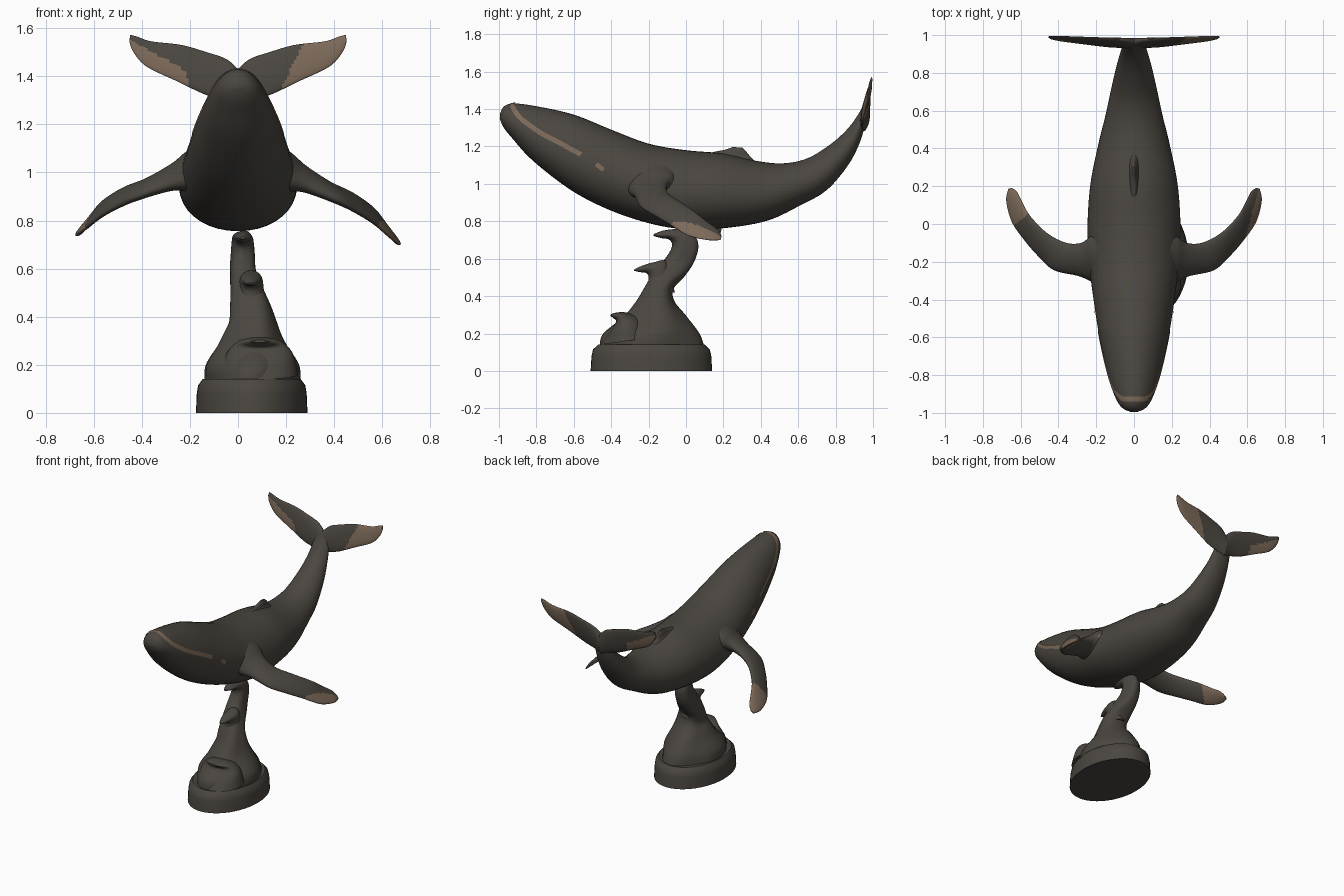
import bpy
import bmesh
import math
from mathutils import Vector
from mathutils.bvhtree import BVHTree

default_cube = bpy.data.objects.get("Cube")
if default_cube:
    bpy.data.objects.remove(default_cube, do_unlink=True)


def make_material(name, color):
    material = bpy.data.materials.new(name)
    material.use_nodes = True
    material.diffuse_color = color
    material.node_tree.nodes["Principled BSDF"].inputs["Base Color"].default_value = color
    return material


DARK = make_material("dark bronze", (0.07, 0.061, 0.051, 1))
TAN = make_material("pale tan", (0.2, 0.142, 0.098, 1))


def finish(name, bm, materials, smooth_angle=40):
    mesh = bpy.data.meshes.new(name)
    bm.to_mesh(mesh)
    bm.free()
    for material in materials:
        mesh.materials.append(material)
    part = bpy.data.objects.new(name, mesh)
    bpy.context.collection.objects.link(part)
    bpy.ops.object.select_all(action="DESELECT")
    part.select_set(True)
    bpy.context.view_layer.objects.active = part
    bpy.ops.object.shade_smooth_by_angle(angle=math.radians(smooth_angle))
    return part


def blend(a, b, c, d, t):
    """Catmull-Rom step between b and c."""
    return (b * 2 + (c - a) * t + (a * 2 - b * 5 + c * 4 - d) * t ** 2
            + (b * 3 - a - c * 3 + d) * t ** 3) * 0.5


def resample(stations, steps):
    result = []
    last = len(stations) - 1
    for i in range(last):
        four = [stations[max(0, min(last, i + k))] for k in (-1, 0, 1, 2)]
        for j in range(steps):
            result.append([blend(*values, j / steps) for values in zip(*four)])
    return result + [list(stations[-1])]


def loft(name, stations, steps=6, sides=32, egg=0.0, ripple=0.0, rule=None):
    """Skin oval sections, each given by two edge points and a half thickness."""
    rows = resample(stations, steps)
    centers = [(a + b) / 2 for a, b, w in rows]
    bm = bmesh.new()
    rings = []
    for i, (a, b, w) in enumerate(rows):
        span = centers[min(i + 1, len(rows) - 1)] - centers[max(i - 1, 0)]
        half = (a - b) / 2
        axis = half.cross(span).normalized()
        ring = []
        for k in range(sides):
            angle = math.tau * k / sides
            c, s = math.cos(angle), math.sin(angle)
            swell = 1 + ripple * math.sin(4 * angle + 9 * centers[i].z)
            ring.append(bm.verts.new(centers[i] + (half * c + axis * w * s * (1 - egg * c)) * swell))
        rings.append(ring)
    for low, high in zip(rings, rings[1:]):
        for k in range(sides):
            n = (k + 1) % sides
            bm.faces.new((low[k], low[n], high[n], high[k]))
    bm.faces.new(rings[0])
    bm.faces.new(rings[-1])
    bmesh.ops.recalc_face_normals(bm, faces=bm.faces)
    bm.normal_update()
    if rule:
        for face in bm.faces:
            face.material_index = int(rule(face.calc_center_median(), face.normal))
    return finish(name, bm, [DARK, TAN] if rule else [DARK])


def upright(rows, x=0.0):
    """Turn (y, z, y, z, half width) rows into stations in the plane at x."""
    return [(Vector((x, r[0], r[1])), Vector((x, r[2], r[3])), r[4]) for r in rows]


def paired(rows, side, lift=0.0):
    """Turn two edge points and a thickness into stations on one side."""
    def place(p):
        return Vector((side * p[0], p[1], p[2] + lift * max(0, p[0] - 0.2)))
    return [(place(a), place(b), w) for a, b, w in rows]


# Whale body, nose to tail: top edge, bottom edge, half width
body = loft("whale_body", upright([
    (-0.993, 1.38, -0.996, 1.35, 0.018),
    (-0.972, 1.415, -0.977, 1.305, 0.06),
    (-0.92, 1.43, -0.93, 1.245, 0.095),
    (-0.8, 1.415, -0.82, 1.125, 0.135),
    (-0.6, 1.37, -0.62, 0.97, 0.18),
    (-0.4, 1.29, -0.42, 0.865, 0.212),
    (-0.2, 1.215, -0.2, 0.79, 0.238),
    (0, 1.18, 0, 0.757, 0.245),
    (0.2, 1.162, 0.22, 0.765, 0.23),
    (0.38, 1.122, 0.44, 0.805, 0.19),
    (0.52, 1.11, 0.62, 0.89, 0.15),
    (0.65, 1.137, 0.75, 0.965, 0.122),
    (0.77, 1.21, 0.86, 1.09, 0.096),
    (0.86, 1.29, 0.925, 1.21, 0.075),
    (0.92, 1.37, 0.957, 1.32, 0.06),
    (0.95, 1.43, 0.967, 1.41, 0.035)]), sides=40, egg=0.1)

# Dorsal fin
loft("dorsal_fin", upright([
    (0.04, 1.12, 0.38, 1.11, 0.05),
    (0.13, 1.165, 0.345, 1.145, 0.022),
    (0.21, 1.183, 0.32, 1.175, 0.014),
    (0.25, 1.197, 0.3, 1.194, 0.006)]))

# Flippers: leading edge, trailing edge, half thickness
FLIPPER = [
    ((0.14, -0.34, 1.0), (0.14, -0.04, 1.06), 0.09),
    ((0.21, -0.31, 0.96), (0.22, -0.06, 1.03), 0.07),
    ((0.29, -0.275, 0.935), (0.28, -0.1, 1.0), 0.045),
    ((0.42, -0.245, 0.88), (0.36, -0.1, 0.955), 0.032),
    ((0.5, -0.175, 0.835), (0.46, -0.05, 0.915), 0.026),
    ((0.575, -0.09, 0.785), (0.55, 0.04, 0.855), 0.021),
    ((0.645, 0.01, 0.725), (0.59, 0.11, 0.8), 0.016),
    ((0.675, 0.12, 0.7), (0.62, 0.17, 0.755), 0.012),
    ((0.665, 0.185, 0.7), (0.645, 0.19, 0.72), 0.005)]


def left_flipper_tan(p, n):
    underside = n.z < 0 and p.y > -0.08
    return p.x - 0.27 * (p.y + 0.07) > 0.59 or underside


def right_flipper_tan(p, n):
    return p.y > 0.8 * (p.x + 0.645) - 0.015


loft("left_flipper", paired(FLIPPER, 1), 10, 36, rule=left_flipper_tan)
loft("right_flipper", paired(FLIPPER, -1, 0.08), 10, 36, rule=right_flipper_tan)

# Tail flukes: lower edge, upper edge, half thickness
FLUKE = [
    ((0, 0.945, 1.28), (0, 0.965, 1.43), 0.028),
    ((0.06, 0.942, 1.3), (0.05, 0.975, 1.472), 0.022),
    ((0.14, 0.943, 1.325), (0.13, 0.98, 1.5), 0.018),
    ((0.256, 0.955, 1.38), (0.235, 0.985, 1.53), 0.014),
    ((0.38, 0.97, 1.44), (0.36, 0.99, 1.545), 0.011),
    ((0.435, 0.98, 1.5), (0.42, 0.992, 1.565), 0.008),
    ((0.452, 0.987, 1.545), (0.448, 0.994, 1.572), 0.004)]


def left_fluke_tan(p, n):
    return p.x > 0.2 + 0.5 * (p.z - 1.39)


def right_fluke_tan(p, n):
    return p.x < -0.21 and p.z < 1.42 - 0.55 * (p.x + 0.21)


loft("left_fluke", paired(FLUKE, 1), 10, 36, rule=left_fluke_tan)
loft("right_fluke", paired(FLUKE, -1), 10, 36, rule=right_fluke_tan)

# Painted jaw stripe and eye marks, laid onto the body surface
surface = BVHTree.FromObject(body, bpy.context.evaluated_depsgraph_get())


def surface_stripe(name, points, half_width):
    path = [row[0] for row in resample([(Vector(p),) for p in points], 8)]
    bm = bmesh.new()
    rows = []
    for i, p in enumerate(path):
        tangent = path[min(i + 1, len(path) - 1)] - path[max(i - 1, 0)]
        spot, normal, *_ = surface.find_nearest(p)
        across = normal.cross(tangent).normalized()
        row = []
        for k in (-1, -0.5, 0, 0.5, 1):
            hit, facing, *_ = surface.find_nearest(spot + across * half_width * k)
            row.append(bm.verts.new(hit + facing * 0.004))
        rows.append(row)
    for low, high in zip(rows, rows[1:]):
        for k in range(4):
            bm.faces.new((low[k], high[k], high[k + 1], low[k + 1]))
    bm.normal_update()
    first = next(iter(bm.faces))
    middle = first.calc_center_median()
    if first.normal.dot(middle - surface.find_nearest(middle)[0]) < 0:
        bmesh.ops.reverse_faces(bm, faces=bm.faces)
    finish(name, bm, [TAN])


JAW = [(0.06, -0.925, 1.41), (0.095, -0.89, 1.355), (0.12, -0.82, 1.3),
       (0.14, -0.757, 1.26), (0.165, -0.66, 1.21), (0.18, -0.56, 1.155)]
mirrored = [(-x, y, z) for x, y, z in reversed(JAW)]
surface_stripe("jaw_stripe", mirrored + [(0, -0.925, 1.43)] + JAW, 0.013)
for side, label in ((1, "left"), (-1, "right")):
    surface_stripe(label + "_eye_mark", [(side * 0.2, -0.48, 1.105), (side * 0.21, -0.44, 1.075)], 0.012)

# Oval plinth with a rounded shoulder
PLINTH = [(0, 1), (0.08, 0.985), (0.115, 0.96), (0.14, 0.88)]
loft("plinth", upright([(-0.185 - 0.325 * r, z, -0.185 + 0.325 * r, z, 0.232 * r)
                        for z, r in PLINTH], 0.057), 1, 48)

# Water column rising and curling over under the belly
column = upright([
    (-0.45, 0.13, 0.085, 0.13, 0.19),
    (-0.43, 0.2, 0.06, 0.2, 0.185),
    (-0.33, 0.29, 0.0, 0.29, 0.135),
    (-0.26, 0.38, -0.06, 0.37, 0.1),
    (-0.215, 0.46, -0.065, 0.44, 0.085),
    (-0.17, 0.54, 0.0, 0.51, 0.068),
    (-0.115, 0.6, 0.045, 0.58, 0.056),
    (-0.08, 0.65, 0.066, 0.67, 0.05),
    (-0.075, 0.685, 0.035, 0.735, 0.045),
    (-0.095, 0.705, -0.04, 0.757, 0.04),
    (-0.13, 0.71, -0.12, 0.75, 0.03),
    (-0.175, 0.722, -0.172, 0.732, 0.01)], 0.06)
for a, b, w in column:
    a.x = b.x = 0.06 - 0.04 * min(1, max(0, a.z - 0.4) / 0.2)
loft("water_column", column, ripple=0.05)

# Smaller breaking wave crests on the front of the column
loft("upper_crest", upright([
    (-0.22, 0.4, -0.06, 0.42, 0.06),
    (-0.2, 0.49, -0.1, 0.58, 0.05),
    (-0.212, 0.523, -0.175, 0.58, 0.04),
    (-0.245, 0.528, -0.24, 0.56, 0.025),
    (-0.278, 0.535, -0.276, 0.543, 0.008)], 0.055))
loft("lower_crest", upright([
    (-0.455, 0.14, -0.18, 0.18, 0.16),
    (-0.42, 0.2, -0.24, 0.28, 0.14),
    (-0.375, 0.26, -0.32, 0.312, 0.1),
    (-0.385, 0.28, -0.37, 0.312, 0.065),
    (-0.405, 0.293, -0.402, 0.303, 0.03)], 0.09))
